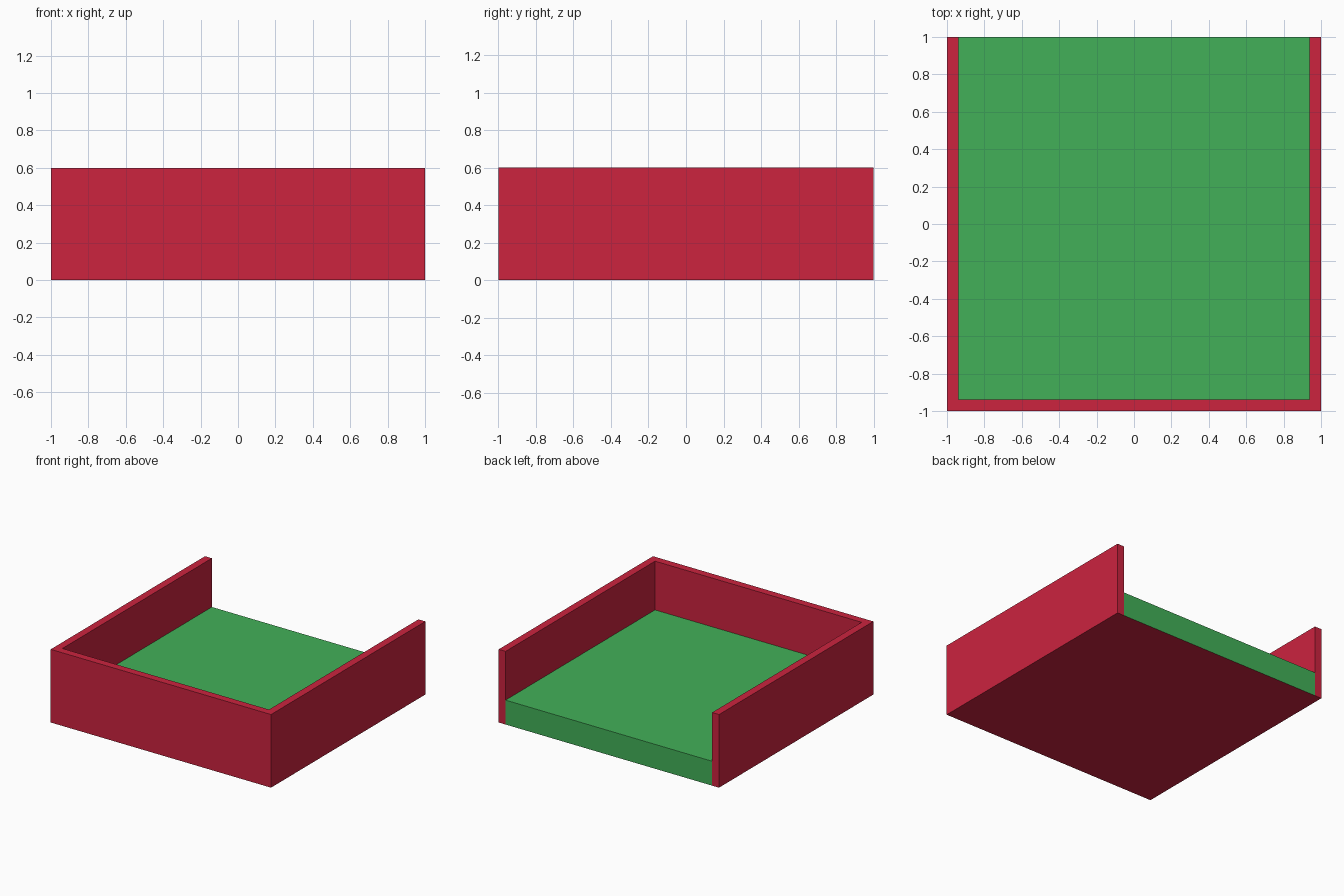
import bpy, bmesh

if "Cube" in bpy.data.objects:
    bpy.data.objects.remove(bpy.data.objects["Cube"])

T, H, FLOOR = 0.0625, 0.6, 0.2   # wall thickness, wall height, floor height


def lin(c):
    c /= 255
    return c / 12.92 if c <= 0.04045 else ((c + 0.055) / 1.055) ** 2.4


def material(name, rgb):
    m = bpy.data.materials.new(name)
    m.diffuse_color = (*[lin(c) for c in rgb], 1)
    m.use_nodes = True
    m.node_tree.nodes["Principled BSDF"].inputs["Base Color"].default_value = m.diffuse_color
    return m


red = material("red", (204, 35, 63))
green = material("green", (66, 176, 88))


def prism(name, outline, height, mats):
    """Extrude a flat outline from z = 0 up to height."""
    bm = bmesh.new()
    base = bm.faces.new([bm.verts.new((x, y, 0)) for x, y in outline])
    ext = bmesh.ops.extrude_face_region(bm, geom=[base], use_keep_orig=True)
    top = [v for v in ext["geom"] if isinstance(v, bmesh.types.BMVert)]
    bmesh.ops.translate(bm, verts=top, vec=(0, 0, height))
    bmesh.ops.recalc_face_normals(bm, faces=bm.faces)
    # underside takes the last material
    for f in bm.faces:
        f.material_index = len(mats) - 1 if f.normal.z < -0.5 else 0
    me = bpy.data.meshes.new(name)
    bm.to_mesh(me)
    bm.free()
    for m in mats:
        me.materials.append(m)
    ob = bpy.data.objects.new(name, me)
    bpy.context.collection.objects.link(ob)
    return ob


i = 1 - T
# U-shaped wall, open at the back
prism("side_walls", [(-1, -1), (1, -1), (1, 1), (i, 1), (i, -i),
                     (-i, -i), (-i, 1), (-1, 1)], H, [red])
# Raised floor with a red underside
prism("floor_slab", [(-i, -i), (i, -i), (i, 1), (-i, 1)], FLOOR, [green, red])
